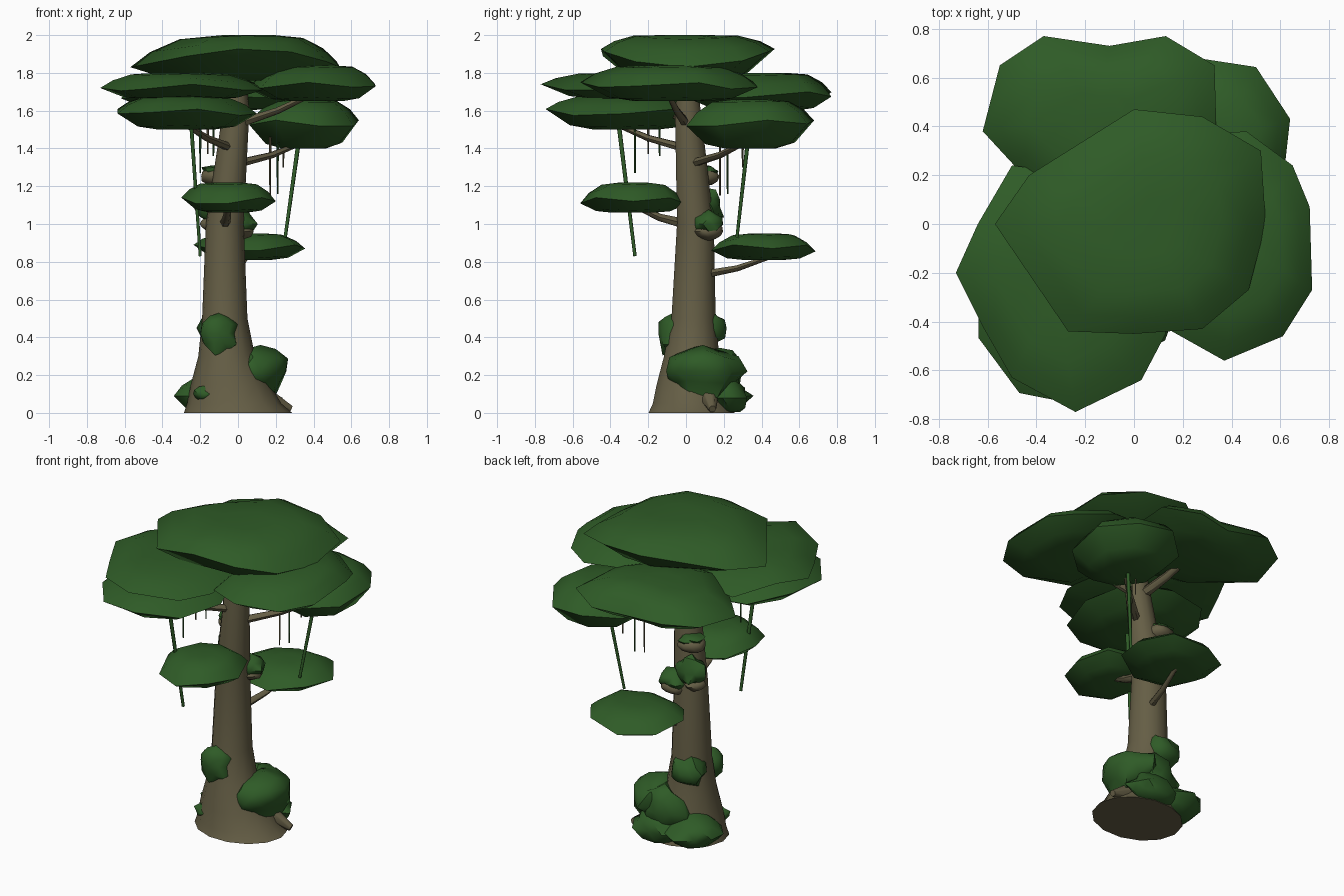
import bpy, bmesh, math
from mathutils import Vector, noise

cube = bpy.data.objects.get("Cube")
if cube:
    bpy.data.objects.remove(cube)


def material(name, rgb):
    mat = bpy.data.materials.new(name)
    mat.use_nodes = True
    mat.diffuse_color = (*rgb, 1)
    mat.node_tree.nodes["Principled BSDF"].inputs["Base Color"].default_value = (*rgb, 1)
    return mat


LEAF = material("leaf green", (0.028, 0.105, 0.02))
BARK = material("bark brown", (0.13, 0.112, 0.06))


def finish(name, bm, mat, angle=60):
    bmesh.ops.recalc_face_normals(bm, faces=bm.faces)
    mesh = bpy.data.meshes.new(name)
    bm.to_mesh(mesh)
    bm.free()
    mesh.materials.append(mat)
    obj = bpy.data.objects.new(name, mesh)
    bpy.context.collection.objects.link(obj)
    bpy.ops.object.select_all(action='DESELECT')
    obj.select_set(True)
    bpy.context.view_layer.objects.active = obj
    bpy.ops.object.shade_smooth_by_angle(angle=math.radians(angle))


def ellipse(centre, radii, sides, phase=0.0):
    """Points of a flat ellipse, the first one at the phase angle in degrees."""
    angles = [math.radians(phase) + math.tau * i / sides for i in range(sides)]
    return [(centre[0] + radii[0] * math.cos(a), centre[1] + radii[1] * math.sin(a))
            for a in angles]


def loft(name, rings, mat, angle=60):
    """Skin a stack of equal rings and cap both ends."""
    bm = bmesh.new()
    loops = [[bm.verts.new(p) for p in ring] for ring in rings]
    count = len(loops[0])
    for low, high in zip(loops, loops[1:]):
        for i in range(count):
            j = (i + 1) % count
            bm.faces.new((low[i], low[j], high[j], high[i]))
    bm.faces.new(loops[0])
    bm.faces.new(loops[-1])
    finish(name, bm, mat, angle)


def canopy(name, outline, bottom, rim, top, saddle=0.0):
    """Lens-shaped leaf pad: wavy or saddle-bent rim, domed top, shallow belly."""
    pts = [Vector(p) for p in outline]
    mid = sum(pts, Vector((0, 0))) / len(pts)
    rings = []
    for scale, level, bend in ((0.4, -1, 0), (0.7, -0.8, 0.3), (1, 0, 1),
                               (0.84, 0.5, 0.6), (0.6, 0.9, 0.2), (0.25, 1, 0)):
        height = rim + level * ((top - rim) if level > 0 else (rim - bottom))
        ring = []
        for i, p in enumerate(pts):
            q = mid + (p - mid) * scale
            a = math.atan2(p.y - mid.y, p.x - mid.x)
            lift = -saddle * math.cos(2 * a) if saddle else 0.02 * math.sin(2 * i)
            ring.append((q.x, q.y, height + bend * lift))
        rings.append(ring)
    loft(name, rings, LEAF, 50)


def tube(name, path, r0, r1, mat, sides=6):
    """Tapered limb along a path."""
    path = [Vector(p) for p in path]
    turn = (path[-1] - path[0]).to_track_quat('Z', 'Y')
    rings = []
    for k, p in enumerate(path):
        r = r0 + (r1 - r0) * k / (len(path) - 1)
        rings.append([p + turn @ Vector((x, y, 0)) for x, y in ellipse((0, 0), (r, r), sides)])
    loft(name, rings, mat)


def lump(name, centre, size, mat, rough=0.2):
    """Irregular lump for moss and knots."""
    bm = bmesh.new()
    bmesh.ops.create_icosphere(bm, subdivisions=2, radius=1)
    for v in bm.verts:
        v.co *= 1 + rough * noise.noise(v.co * 1.7 + Vector(centre) * 9)
        v.co = Vector(a * b + c for a, b, c in zip(v.co, size, centre))
        v.co.z = max(v.co.z, 0.005)
    finish(name, bm, mat, 50)


# Trunk with flared foot, wider across x: (height, centre x, centre y, radius)
rings = []
for z, cx, cy, r in ((0, 0, 0.03, 0.26), (0.05, -0.02, 0.03, 0.23), (0.15, -0.04, 0.03, 0.2),
                     (0.3, -0.06, 0.03, 0.15), (0.5, -0.07, 0.04, 0.12), (1, -0.07, 0.05, 0.1),
                     (1.6, -0.01, 0.01, 0.07), (1.8, 0, 0.01, 0.04)):
    flare = 0.1 * max(0, 1 - z / 0.3)
    rings.append([(x, y, z) for x, y in ellipse((cx, cy), (r * (1 + flare), r * (1 - flare)), 14)])
loft("trunk", rings, BARK)
tube("side_root", [(0.05, 0.1, 0.13), (0.28, 0.14, 0.02)], 0.08, 0.02, BARK)

# Leaf pads, highest to lowest
canopy("crown_top", [(-0.57, 0), (-0.27, -0.44), (0, -0.45), (0.28, -0.43), (0.47, -0.27),
                     (0.54, 0), (0.52, 0.3), (0.28, 0.44), (0, 0.47), (-0.43, 0.2)],
       1.76, 1.88, 2, 0.05)
canopy("crown_right", [(0.73, -0.27), (0.72, 0.07), (0.65, 0.24), (0.46, 0.38), (0.2, 0.36),
                       (0.05, 0), (0.12, -0.42), (0.37, -0.56), (0.61, -0.46)],
       1.65, 1.73, 1.84)
canopy("crown_left", [(-0.73, -0.2), (-0.64, 0), (-0.5, 0.24), (-0.2, 0.2), (0.1, 0),
                      (0.13, -0.45), (0.03, -0.64), (-0.24, -0.77), (-0.5, -0.63), (-0.62, -0.42)],
       1.66, 1.72, 1.8)
canopy("crown_back", [(-0.55, 0.65), (-0.37, 0.77), (-0.1, 0.73), (0.13, 0.77), (0.33, 0.65),
                      (0.34, 0.3), (0.1, 0), (-0.3, 0.05), (-0.5, 0.25), (-0.62, 0.38)],
       1.6, 1.68, 1.8)
canopy("crown_front_low", ellipse((-0.28, -0.32), (0.38, 0.43), 9, 240), 1.5, 1.59, 1.68)
canopy("crown_back_low", ellipse((0.35, 0.34), (0.3, 0.35), 8, 60), 1.4, 1.53, 1.66)
canopy("front_pad", ellipse((-0.05, -0.28), (0.25, 0.28), 8), 1.06, 1.12, 1.22)
canopy("back_pad", ellipse((0.06, 0.41), (0.3, 0.28), 8, 10), 0.81, 0.87, 0.95)

# Branches: start, end, thickness
for name, start, end, r in (
        ("front_pad_branch", (-0.07, 0, 1), (-0.05, -0.28, 1.1), 0.03),
        ("back_pad_branch", (-0.04, 0.08, 0.73), (0.05, 0.46, 0.83), 0.024),
        ("front_low_branch", (-0.03, 0, 1.4), (-0.3, -0.4, 1.54), 0.024),
        ("back_low_branch", (0, 0.03, 1.32), (0.36, 0.33, 1.44), 0.024),
        ("right_branch", (0, 0, 1.53), (0.42, -0.1, 1.7), 0.026),
        ("left_branch", (0, 0, 1.55), (-0.28, -0.25, 1.7), 0.024),
        ("back_branch", (0, 0, 1.48), (-0.14, 0.42, 1.7), 0.035)):
    a, b = Vector(start), Vector(end)
    bend = a.lerp(b, 0.5) - Vector((0, 0, 0.015))
    tube(name, [a, bend, b], r, r * 0.5, BARK)

# Hanging vines: two thick, the rest thin
tube("vine_left", [(-0.25, -0.36, 1.56), (-0.2, -0.27, 0.83)], 0.012, 0.009, LEAF)
tube("vine_right", [(0.35, 0.35, 1.64), (0.25, 0.27, 0.93)], 0.013, 0.009, LEAF)
for i, (x, y, low) in enumerate(((0.17, 0.18, 1.15), (0.21, 0.22, 1.16), (0.24, 0.3, 1.3),
                                 (-0.2, -0.27, 1.27), (-0.16, -0.2, 1.37), (-0.13, -0.14, 1.36))):
    high = 1.46 if x > 0 else 1.54
    tube(f"thin_vine_{i}", [(x, y, high), (x, y, low)], 0.007, 0.004, LEAF if i % 2 else BARK, 4)

# Moss patches on the trunk
for name, centre, size in (
        ("front_moss", (-0.1, -0.07, 0.42), (0.1, 0.08, 0.1)),
        ("right_moss", (0.12, 0.09, 0.22), (0.14, 0.2, 0.13)),
        ("back_moss", (-0.11, 0.12, 0.45), (0.11, 0.1, 0.1)),
        ("back_side_moss", (0.02, 0.18, 0.2), (0.16, 0.12, 0.14)),
        ("foot_moss_left", (-0.16, 0.16, 0.09), (0.17, 0.16, 0.11)),
        ("foot_moss_back", (0.05, 0.23, 0.08), (0.16, 0.1, 0.1)),
        ("foot_moss_front", (-0.17, -0.08, 0.1), (0.07, 0.06, 0.04)),
        ("upper_moss", (-0.12, 0.11, 1.09), (0.1, 0.08, 0.09)),
        ("top_moss", (-0.11, 0.1, 1.28), (0.08, 0.07, 0.03)),
        ("upper_side_moss", (0, 0.12, 1), (0.09, 0.08, 0.07))):
    lump(name, centre, size, LEAF, 0.4)

# Bark knots under the upper moss
for name, centre, size in (("top_knot", (-0.11, 0.1, 1.25), (0.09, 0.08, 0.05)),
                           ("side_knot", (0, 0.12, 0.96), (0.08, 0.08, 0.05)),
                           ("back_knot", (-0.13, 0.1, 1), (0.07, 0.06, 0.04))):
    lump(name, centre, size, BARK)
